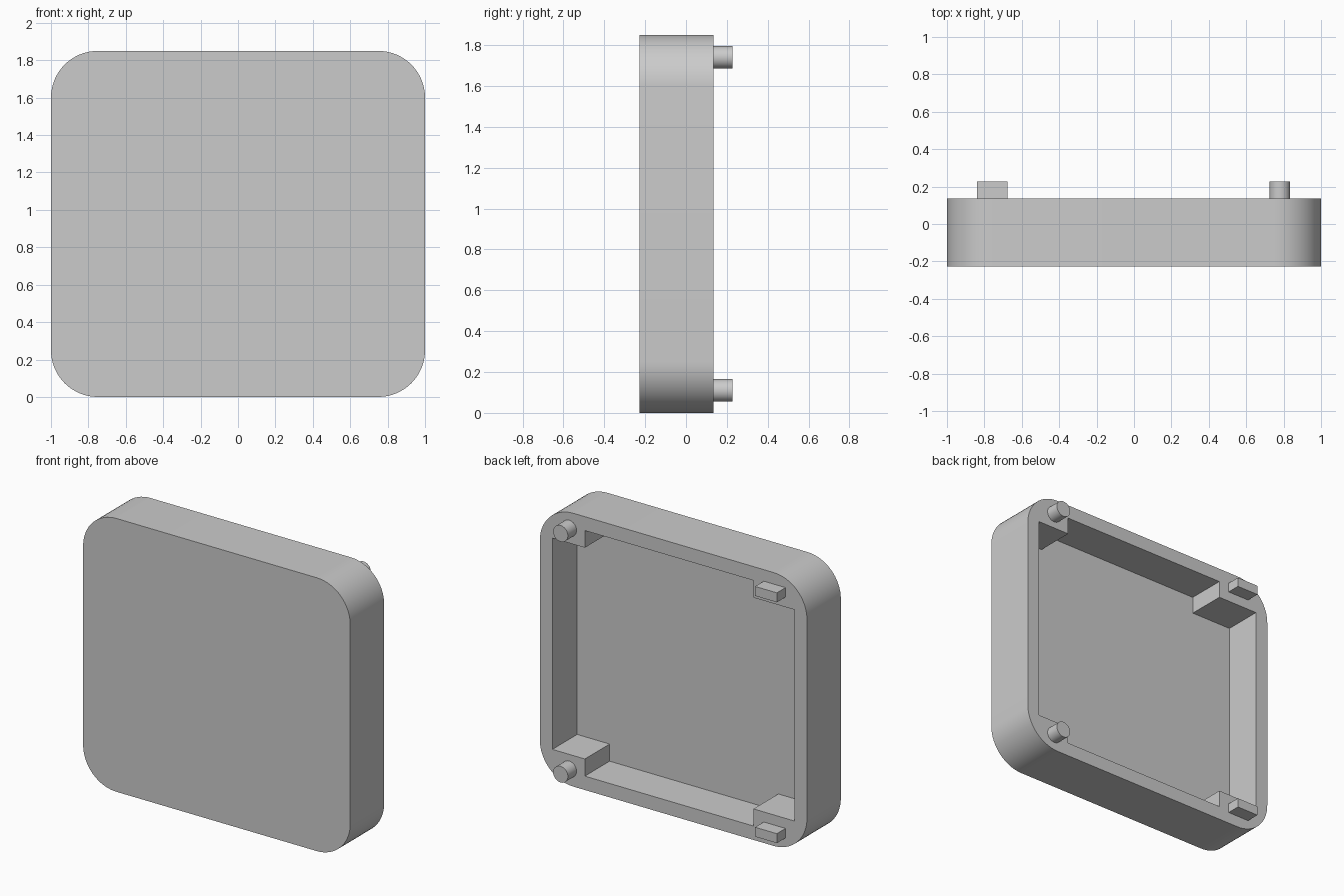
import bpy, bmesh, math

if "Cube" in bpy.data.objects:
    bpy.data.objects.remove(bpy.data.objects["Cube"])

W, H, R = 1.0, 1.85, 0.25            # half width, height, corner radius
FRONT, RIM, TIP = -0.228, 0.135, 0.228
FLOOR = -0.13                        # inner face of the panel
WALL, BLOCK = 0.094, 0.21            # rim thickness, corner block height

grey = bpy.data.materials.new("grey")
grey.diffuse_color = (0.6, 0.6, 0.6, 1)
grey.use_nodes = True
grey.node_tree.nodes["Principled BSDF"].inputs["Base Color"].default_value = grey.diffuse_color


def extrude(name, outline, y0, y1, smooth=False):
    """Closed prism from an (x, z) outline, running from y0 to y1."""
    bm = bmesh.new()
    face = bm.faces.new([bm.verts.new((x, y0, z)) for x, z in outline])
    out = bmesh.ops.extrude_face_region(bm, geom=[face])["geom"]
    bmesh.ops.translate(bm, vec=(0, y1 - y0, 0),
                        verts=[v for v in out if isinstance(v, bmesh.types.BMVert)])
    bmesh.ops.recalc_face_normals(bm, faces=bm.faces)
    mesh = bpy.data.meshes.new(name)
    bm.to_mesh(mesh)
    bm.free()
    ob = bpy.data.objects.new(name, mesh)
    bpy.context.collection.objects.link(ob)
    mesh.materials.append(grey)
    if smooth:
        shade(ob)
    return ob


def shade(ob):
    bpy.ops.object.select_all(action="DESELECT")
    ob.select_set(True)
    bpy.context.view_layer.objects.active = ob
    bpy.ops.object.shade_smooth_by_angle(angle=math.radians(30))


def arc(cx, cz, r, start, sweep, n):
    return [(cx + r * math.cos(math.radians(start + sweep * i / n)),
             cz + r * math.sin(math.radians(start + sweep * i / n))) for i in range(n + 1)]


# Rounded case body
corners = [(W - R, H - R, 0), (R - W, H - R, 90), (R - W, R, 180), (W - R, R, 270)]
case = extrude("case", [p for x, z, a in corners for p in arc(x, z, R, a, 90, 16)], FRONT, RIM)

# Cavity, notched around the four corner blocks
xi, xr, xl = W - WALL, 0.663, -0.60
lo, hi, blo, bhi = WALL, H - WALL, BLOCK, H - BLOCK
cavity = extrude("cavity_cutter", [
    (xl, lo), (xr, lo), (xr, blo), (xi, blo), (xi, bhi), (xr, bhi),
    (xr, hi), (xl, hi), (xl, bhi), (-xi, bhi), (-xi, blo), (xl, blo)], FLOOR, RIM + 0.1)
cavity.hide_render = True
cavity.hide_set(True)
cut = case.modifiers.new("cavity", "BOOLEAN")
cut.operation, cut.solver, cut.object = "DIFFERENCE", "EXACT", cavity
bpy.context.view_layer.objects.active = case
bpy.ops.object.modifier_apply(modifier=cut.name)
bpy.data.objects.remove(cavity)
shade(case)

# Round pegs on one side, rectangular tabs on the other
for label, z in (("lower", 0.11), ("upper", H - 0.11)):
    extrude(label + "_round_peg", arc(0.78, z, 0.055, 0, 360, 32)[:-1], RIM, TIP, True)
    extrude(label + "_tab", [(-0.84, z - 0.032), (-0.677, z - 0.032),
                             (-0.677, z + 0.032), (-0.84, z + 0.032)], RIM, TIP)
